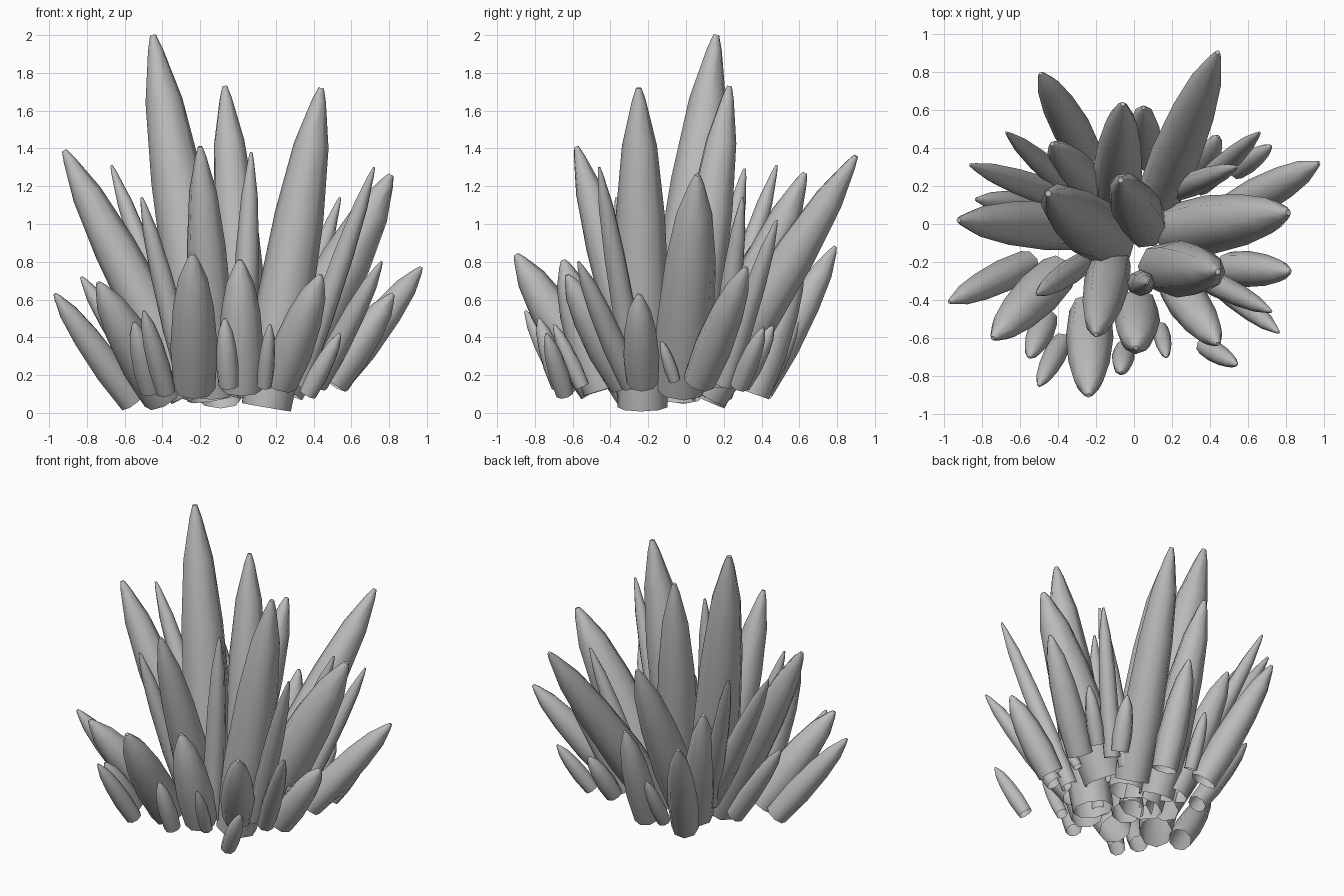
import bpy
import math
from mathutils import Vector

cube = bpy.data.objects.get("Cube")
if cube:
    bpy.data.objects.remove(cube, do_unlink=True)

# One stone colour for the whole cluster
stone = bpy.data.materials.new("grey_stone")
stone.use_nodes = True
grey = (0.5, 0.5, 0.5, 1)
stone.diffuse_color = grey
stone.node_tree.nodes["Principled BSDF"].inputs["Base Color"].default_value = grey

SIDES = 8
# Share of the length, share of the radius
PROFILE = [(0, .88), (.3, 1), (.6, .87), (.82, .62), (.96, .25), (1, .1)]


def crystal(name, tip, foot, radius):
    """Tapering crystal, open at the foot, with a blunt point."""
    tip, foot = Vector(tip), Vector(foot)
    axis = tip - foot
    turn = axis.to_track_quat("Z", "Y")
    verts, faces = [], []
    for along, width in PROFILE:
        for side in range(SIDES):
            angle = math.tau * side / SIDES
            spoke = Vector((math.cos(angle), math.sin(angle), 0)) * radius * width
            verts.append(foot + axis * along + turn @ spoke)
    for ring in range(len(PROFILE) - 1):
        low, high = ring * SIDES, (ring + 1) * SIDES
        for side in range(SIDES):
            after = (side + 1) % SIDES
            faces.append((low + side, low + after, high + after, high + side))
    faces.append(tuple(range(len(verts) - SIDES, len(verts))))
    mesh = bpy.data.meshes.new(name)
    mesh.from_pydata(verts, [], faces)
    mesh.materials.append(stone)
    obj = bpy.data.objects.new(name, mesh)
    bpy.context.collection.objects.link(obj)
    obj.select_set(True)
    bpy.context.view_layer.objects.active = obj


bpy.ops.object.select_all(action="DESELECT")

# Tall central spires
crystal("tall_spire", tip=(-.45, .16, 2), foot=(-.13, -.09, .08), radius=.16)
crystal("right_spire", tip=(.44, -.25, 1.72), foot=(.15, -.23, .03), radius=.15)
crystal("middle_spire", tip=(-.07, .23, 1.73), foot=(.06, -.01, .1), radius=.135)
crystal("front_spire", tip=(-.2, -.58, 1.41), foot=(-.12, -.2, .1), radius=.12)
crystal("slim_front_spire", tip=(.07, -.31, 1.38), foot=(.02, -.31, .1), radius=.07)

# Long leaning crystals
crystal("long_left_crystal", tip=(-.92, .02, 1.39), foot=(-.25, -.02, .1), radius=.13)
crystal("long_right_crystal", tip=(.81, .06, 1.26), foot=(.22, -.03, .13), radius=.155)
crystal("long_back_crystal", tip=(.44, .9, 1.36), foot=(.12, .12, .1), radius=.13)
crystal("middle_back_crystal", tip=(-.06, .63, 1.27), foot=(-.1, .1, .07), radius=.13)
crystal("back_left_crystal", tip=(-.43, .42, .97), foot=(-.2, .15, .1), radius=.11)
crystal("thin_back_left_crystal", tip=(-.67, .48, 1.31), foot=(-.27, .13, .2), radius=.065)
crystal("thin_left_crystal", tip=(-.86, .31, 1.29), foot=(-.26, .1, .2), radius=.075)
crystal("thin_front_left_crystal", tip=(-.51, -.37, 1.14), foot=(-.26, -.2, .15), radius=.065)
crystal("thin_front_right_crystal", tip=(.72, -.46, 1.3), foot=(.32, -.26, .15), radius=.065)
crystal("thin_right_crystal", tip=(.54, .3, 1.14), foot=(.2, .17, .15), radius=.065)
crystal("thin_back_right_crystal", tip=(.66, .48, 1.02), foot=(.35, .2, .15), radius=.06)

# Outer ring of short, thick crystals
crystal("outer_back_left", tip=(-.49, .79, .88), foot=(-.26, .38, .12), radius=.1)
crystal("outer_back", tip=(.05, .61, .8), foot=(.05, .36, .1), radius=.095)
crystal("outer_left", tip=(-.83, .13, .72), foot=(-.45, .09, .15), radius=.07)
crystal("outer_far_left", tip=(-.97, -.41, .63), foot=(-.56, -.21, .06), radius=.085)
crystal("outer_front_left", tip=(-.74, -.6, .69), foot=(-.4, -.26, .08), radius=.12)
crystal("outer_front", tip=(-.24, -.9, .84), foot=(-.23, -.46, .13), radius=.125)
crystal("outer_front_middle", tip=(.01, -.65, .81), foot=(.02, -.44, .12), radius=.12)
crystal("outer_front_right", tip=(.44, -.63, .73), foot=(.22, -.32, .16), radius=.11)
crystal("outer_far_right", tip=(.97, .32, .77), foot=(.51, .07, .17), radius=.1)
crystal("outer_right", tip=(.82, -.25, .63), foot=(.5, -.23, .16), radius=.095)
crystal("outer_thin_right", tip=(.76, -.57, .8), foot=(.42, -.29, .15), radius=.065)

# Small shards around the edge
crystal("front_right_shard", tip=(.54, -.74, .42), foot=(.37, -.64, .1), radius=.055)
crystal("front_middle_shard", tip=(.17, -.7, .47), foot=(.14, -.55, .14), radius=.045)
crystal("front_shard", tip=(-.07, -.78, .5), foot=(-.05, -.66, .14), radius=.06)
crystal("front_left_shard", tip=(-.5, -.85, .54), foot=(-.38, -.62, .11), radius=.06)
crystal("left_shard", tip=(-.55, -.7, .48), foot=(-.46, -.5, .12), radius=.07)
crystal("back_right_shard", tip=(.44, .46, .46), foot=(.36, .29, .15), radius=.065)
crystal("far_right_shard", tip=(.72, .41, .45), foot=(.54, .28, .14), radius=.055)
crystal("small_back_shard", tip=(-.1, .59, .48), foot=(-.12, .42, .14), radius=.05)
crystal("right_shard", tip=(.5, -.13, .38), foot=(.42, -.06, .17), radius=.035)

bpy.ops.object.shade_smooth_by_angle(angle=math.radians(50))
